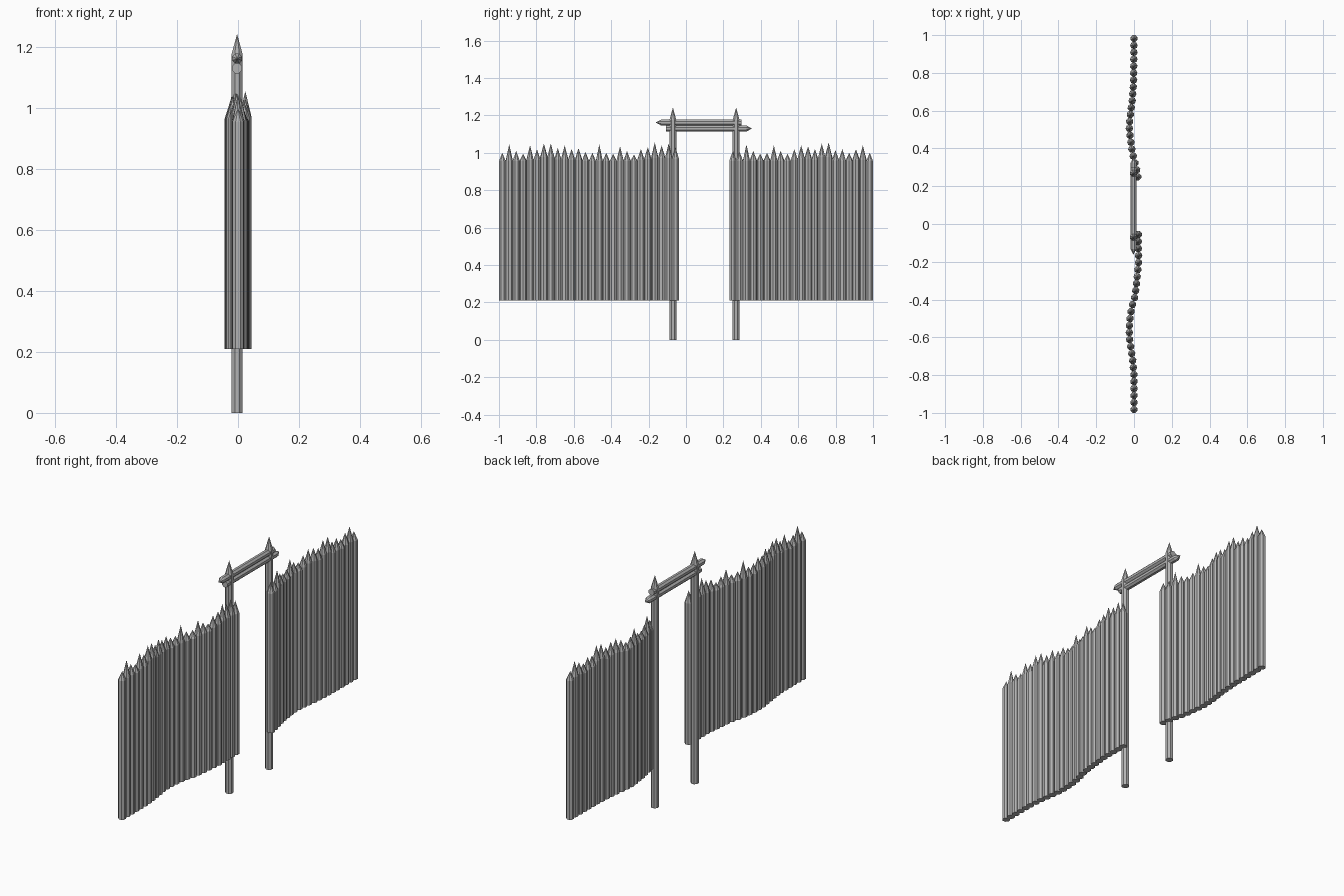
import bpy, bmesh, math, random
from mathutils import Matrix

if "Cube" in bpy.data.objects:
    bpy.data.objects.remove(bpy.data.objects["Cube"])

random.seed(4)
wood = bpy.data.materials.new("weathered grey wood")
wood.diffuse_color = (0.45, 0.45, 0.45, 1)
wood.use_nodes = True
wood.node_tree.nodes["Principled BSDF"].inputs["Base Color"].default_value = wood.diffuse_color

SIDES, R = 8, 0.02


def add_pole(bm, length, tip, matrix, r=R):
    """Octagonal pole along local z with a pointed end of height tip."""
    rings = []
    for z in (0, length):
        rings.append([bm.verts.new(matrix @ Matrix.Translation(
            (r * math.cos((i + .5) * math.tau / SIDES),
             r * math.sin((i + .5) * math.tau / SIDES), z)).translation)
            for i in range(SIDES)])
    point = bm.verts.new((matrix @ Matrix.Translation((0, 0, length + tip))).translation)
    low, high = rings
    bm.faces.new(low[::-1])
    for i in range(SIDES):
        j = (i + 1) % SIDES
        bm.faces.new((low[i], low[j], high[j], high[i]))
        bm.faces.new((high[i], high[j], point))


def finish(bm, name):
    bmesh.ops.recalc_face_normals(bm, faces=bm.faces[:])
    mesh = bpy.data.meshes.new(name)
    bm.to_mesh(mesh)
    bm.free()
    mesh.materials.append(wood)
    bpy.context.collection.objects.link(bpy.data.objects.new(name, mesh))


def along(path, y):
    """Sideways position of the wavy fence line at y."""
    for (y0, x0), (y1, x1) in zip(path, path[1:]):
        if y <= y1:
            return x0 + (x1 - x0) * (y - y0) / (y1 - y0)
    return path[-1][1]


def palisade(name, y0, y1, path, tips):
    bm = bmesh.new()
    last = len(tips) - 1
    for i, tip in enumerate(tips):
        y = y0 + (y1 - y0) * i / last
        # shoulders rise where the neighbouring stakes are tall too
        near = min(tip, max(tips[max(i - 1, 0)], tips[min(i + 1, last)]))
        shoulder = 0.955 + 0.5 * max(0, near / 100 - 1.0)
        turn = random.uniform(0, math.tau / SIDES) if 0 < i < last else 0
        add_pole(bm, shoulder - 0.21, tip / 100 + 0.005 - shoulder,
                 Matrix.Translation((along(path, y), y, 0.21)) @ Matrix.Rotation(turn, 4, 'Z'))
    finish(bm, name)


# Stake walls either side of the gateway (tip heights in hundredths)
palisade("left_stake_wall", -0.982, -0.056,
         [(-1, 0), (-.8, 0), (-.72, -.007), (-.6, -.025), (-.52, -.024), (-.44, -.012),
          (-.38, .006), (-.3, .015), (-.2, .0245), (-.1, .023), (0, .023)],
         [99.5, 104, 100.5, 99, 103.5, 101.5, 104.5, 104.5, 102, 103.5, 101.5, 102, 100,
          99.5, 104, 99.5, 99, 103, 100.5, 98.5, 101.5, 102.5, 105, 103.5, 104.5, 102.5])
palisade("right_stake_wall", 0.25, 0.982,
         [(.25, .02), (.3, .012), (.34, 0), (.4, -.012), (.5, -.025), (.56, -.022),
          (.65, -.01), (.75, -.002), (1, 0)],
         [100.5, 100, 104, 100.5, 99, 99.5, 103.5, 100.5, 99, 101.5, 103.5,
          103, 101.5, 104.5, 105, 101, 101.5, 99.5, 101.5, 103.5, 99.5])

# Gate posts
for name, y in (("left_gate_post", -0.07), ("right_gate_post", 0.268)):
    bm = bmesh.new()
    add_pole(bm, 1.175, 0.068, Matrix.Translation((-.003, y, 0)))
    finish(bm, name)

# Paired lintel beams, pointed at opposite ends
bm = bmesh.new()
add_pole(bm, 0.43, 0.03, Matrix.Translation((-.003, 0.298, 1.162)) @ Matrix.Rotation(math.pi / 2, 4, 'X'), 0.0175)
finish(bm, "upper_lintel_beam")
bm = bmesh.new()
add_pole(bm, 0.43, 0.03, Matrix.Translation((-.003, -0.107, 1.13)) @ Matrix.Rotation(-math.pi / 2, 4, 'X'), 0.0175)
finish(bm, "lower_lintel_beam")
